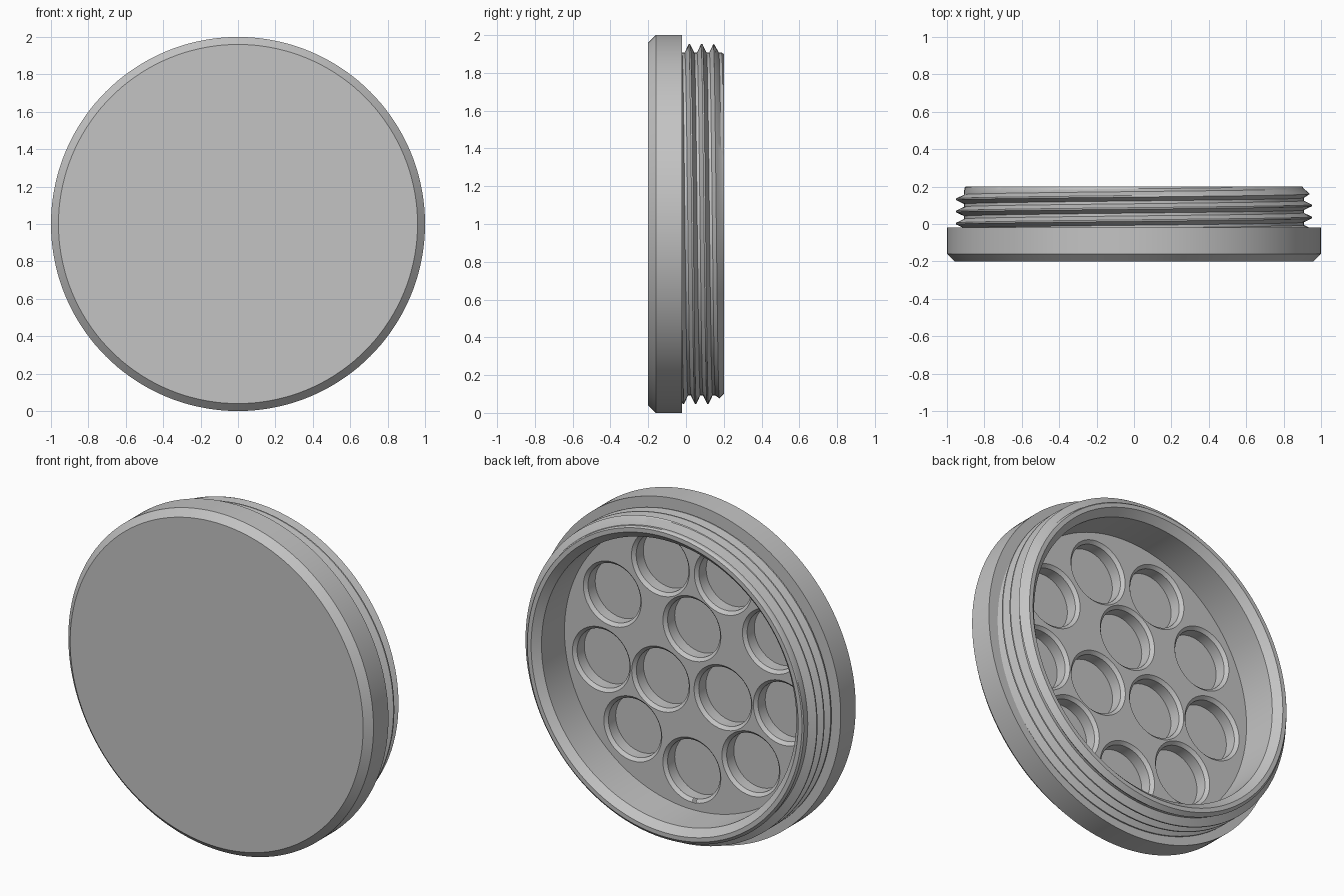
import bpy, bmesh
from math import pi, cos, sin, radians

SEGMENTS = 144
BACK = 0.2          # rear end of the threaded collar
LEDGE = -0.02       # rear face of the cap rim
FLOOR = -0.055      # floor of the inner recess
PITCH = 0.065

if "Cube" in bpy.data.objects:
    bpy.data.objects.remove(bpy.data.objects["Cube"])

grey = bpy.data.materials.new("plain_grey")
grey.use_nodes = True
colour = (0.55, 0.55, 0.55, 1)
grey.diffuse_color = colour
grey.node_tree.nodes["Principled BSDF"].inputs["Base Color"].default_value = colour


def add_columns(bm, columns, cx=0, cz=1):
    """Skin columns of (angle, [(radius, y), ...]) running round the y axis."""
    rings = [[bm.verts.new((cx + r * cos(a), y, cz + r * sin(a))) for r, y in pts]
             for a, pts in columns]
    for one, two in zip(rings, rings[1:]):
        for i in range(len(one) - 1):
            bm.faces.new((one[i], one[i + 1], two[i + 1], two[i]))


def lathe(bm, profile, segments, cx=0, cz=1):
    add_columns(bm, [(2 * pi * i / segments, profile) for i in range(segments + 1)], cx, cz)


def make_object(name, bm):
    bmesh.ops.remove_doubles(bm, verts=bm.verts, dist=1e-5)
    bmesh.ops.dissolve_degenerate(bm, edges=bm.edges, dist=1e-5)
    bmesh.ops.recalc_face_normals(bm, faces=bm.faces)
    mesh = bpy.data.meshes.new(name)
    bm.to_mesh(mesh)
    bm.free()
    mesh.materials.append(grey)
    obj = bpy.data.objects.new(name, mesh)
    bpy.context.collection.objects.link(obj)
    return obj


def activate(obj):
    bpy.ops.object.select_all(action='DESELECT')
    obj.select_set(True)
    bpy.context.view_layer.objects.active = obj


# Cap body: bevelled disc, collar core and open recess
bm = bmesh.new()
lathe(bm, [(0, -0.2), (0.96, -0.2), (1, -0.16), (1, LEDGE), (0.9, LEDGE), (0.9, BACK),
           (0.875, BACK), (0.835, 0.16), (0.835, FLOOR), (0, FLOOR)], SEGMENTS)
body = make_object("cap_body", bm)

# Round pockets: three inside a ring of nine, each with a bevelled lip
pocket = [(0, -0.14), (0.172, -0.14), (0.172, -0.073), (0.19, FLOOR), (0.19, -0.03), (0, -0.03)]
bm = bmesh.new()
for count, radius in ((3, 0.236), (9, 0.602)):
    for i in range(count):
        a = radians(90 + 60 * (count == 9)) + 2 * pi * i / count
        lathe(bm, pocket, 48, radius * cos(a), 1 + radius * sin(a))
cutter = make_object("pocket_cutter", bm)
cutter.hide_render = True

cut = body.modifiers.new("pockets", 'BOOLEAN')
cut.operation = 'DIFFERENCE'
cut.solver = 'EXACT'
cut.object = cutter
activate(body)
bpy.ops.object.modifier_apply(modifier=cut.name)
bpy.data.objects.remove(cutter)


# Screw thread: helical ridge wrapped round the collar
ROOT, CREST = 0.908, 0.952
FLAT, TIP = 0.025, 0.004      # half distances from crest to root and to crest edge


def thread_radius(y, phase):
    d = abs((y - phase + PITCH / 2) % PITCH - PITCH / 2)
    ramp = min(max((FLAT - d) / (FLAT - TIP), 0), 1)
    return min(ROOT + (CREST - ROOT) * ramp, 0.9 + BACK - y)


columns = []
for i in range(SEGMENTS + 1):
    turn = i / SEGMENTS
    phase = 0.002 + PITCH * turn
    ys = [phase + k * PITCH + off for k in range(-2, 6) for off in (-FLAT, -TIP, TIP, FLAT)]
    ys = [min(max(y, LEDGE), BACK) for y in ys]
    columns.append((pi - 2 * pi * turn, [(thread_radius(y, phase), y) for y in ys]))
bm = bmesh.new()
add_columns(bm, columns)
thread = make_object("screw_thread", bm)
outward = sum((p.normal.x * p.center.x + p.normal.z * (p.center.z - 1)) * p.area
              for p in thread.data.polygons)
if outward < 0:
    thread.data.flip_normals()

# Smooth round walls, crisp bevels
for obj in (body, thread):
    activate(obj)
    bpy.ops.object.shade_smooth_by_angle(angle=radians(25))
